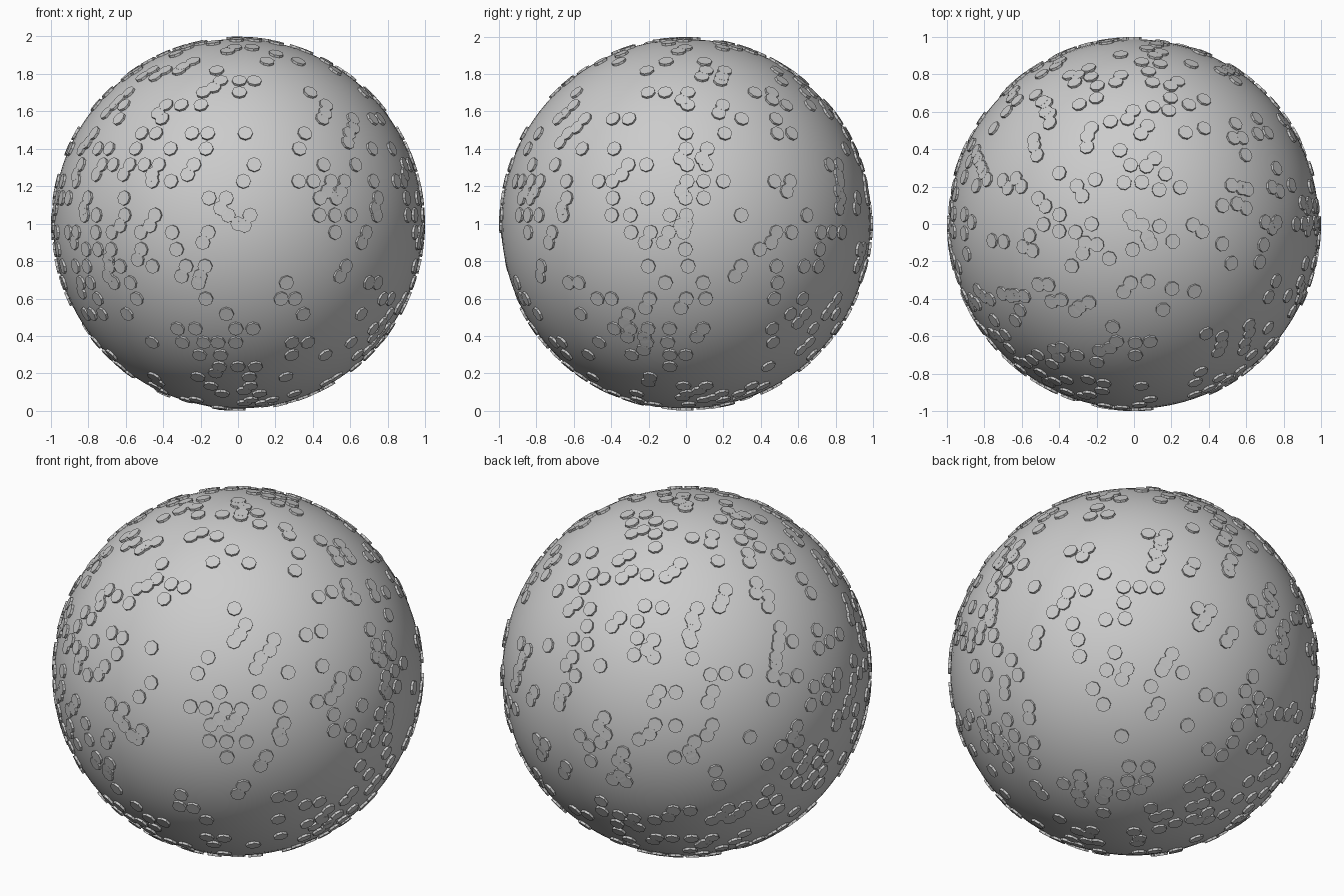
import bpy, bmesh, math, random
from mathutils import Matrix, Vector

if "Cube" in bpy.data.objects:
    bpy.data.objects.remove(bpy.data.objects["Cube"])

random.seed(11)
CENTRE = Vector((0, 0, 1))
R_BALL, R_TOP = 0.987, 0.9985      # ball surface, outer face of the studs
STUD_R, STUD_H = 0.04, 0.024


def direction(lat, lon):
    return Vector((math.cos(lat) * math.cos(lon),
                   math.cos(lat) * math.sin(lon), math.sin(lat)))


def finish(name, bm):
    mesh = bpy.data.meshes.new(name)
    bm.to_mesh(mesh)
    bm.free()
    obj = bpy.data.objects.new(name, mesh)
    bpy.context.collection.objects.link(obj)
    return obj


# Smooth ball
bm = bmesh.new()
bmesh.ops.create_uvsphere(bm, u_segments=96, v_segments=48, radius=R_BALL,
                          matrix=Matrix.Translation(CENTRE))
for f in bm.faces:
    f.smooth = True
finish("ball", bm)

# Stud directions: sparse latitude rows, some with an overlapping neighbour
studs = []
row_step, slot = 0.09, 0.1
rows = int(math.pi / row_step)
for i in range(rows):
    lat = -math.pi / 2 + (i + 0.5) * math.pi / rows
    count = max(3, int(math.tau * math.cos(lat) / slot))
    for k in range(count):
        if random.random() > 0.34:
            continue
        lon = math.tau * (k + random.uniform(-0.15, 0.15)) / count
        studs.append(direction(lat, lon))
        if random.random() < 0.28:
            studs.append(direction(lat - 0.055, lon - 0.03 / math.cos(lat)))
# Cardinal studs keep the overall size equal on all axes
for axis in range(3):
    for s in (-1, 1):
        d = Vector((0, 0, 0))
        d[axis] = s
        studs.append(d)

# Thin eight-sided studs lying on the ball
bm = bmesh.new()
for d in studs:
    turn = d.to_track_quat('Z', 'Y').to_matrix().to_4x4()
    place = Matrix.Translation(CENTRE + d * (R_TOP - STUD_H / 2))
    bmesh.ops.create_cone(bm, cap_ends=True, segments=8, radius1=STUD_R,
                          radius2=STUD_R, depth=STUD_H, matrix=place @ turn)
finish("surface_studs", bm)
